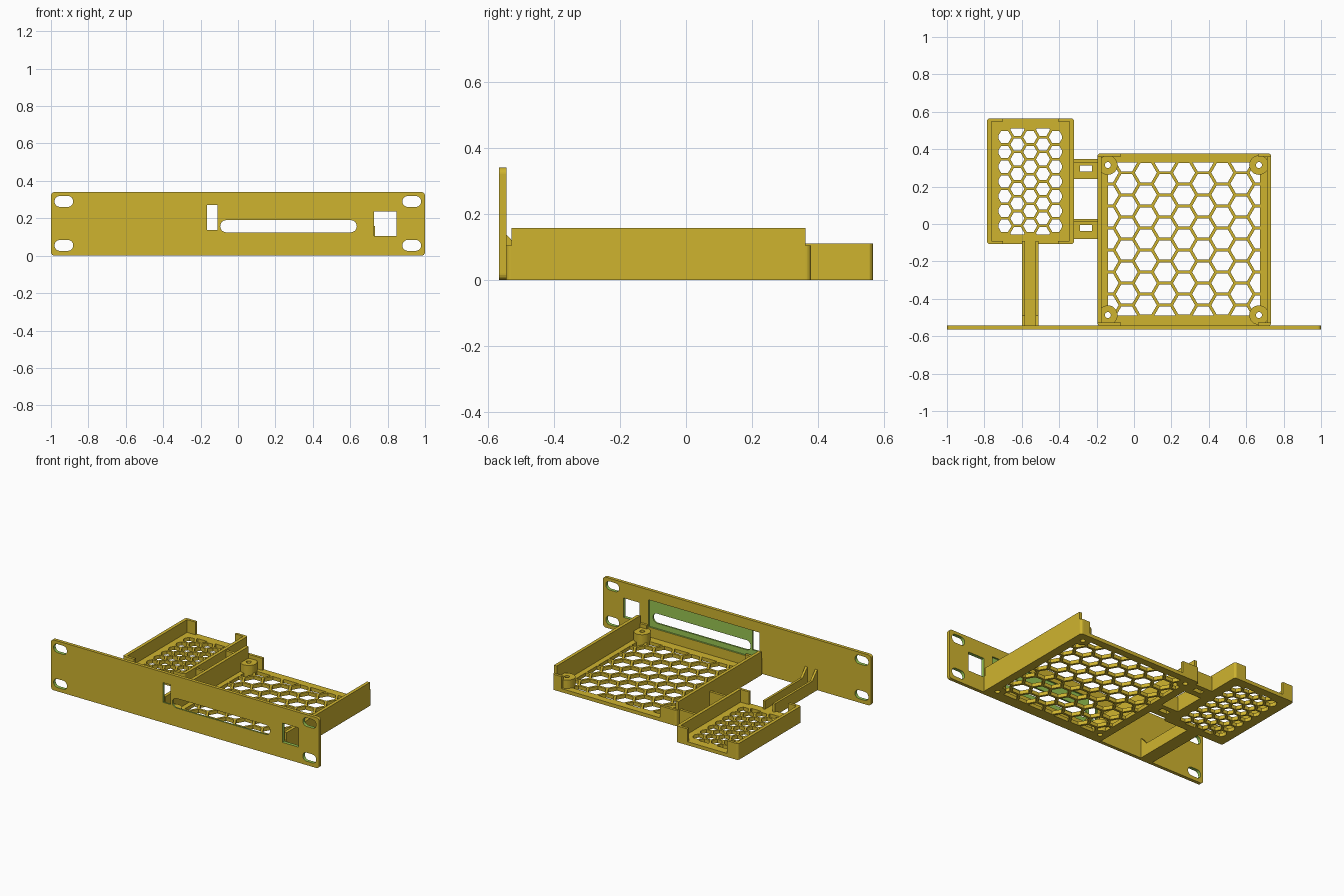
import bpy, bmesh, math

if "Cube" in bpy.data.objects:
    bpy.data.objects.remove(bpy.data.objects["Cube"])


def srgb(r, g, b):
    return tuple(((c / 255 + 0.055) / 1.055) ** 2.4 for c in (r, g, b)) + (1,)


def material(name, rgb):
    m = bpy.data.materials.new(name)
    m.diffuse_color = srgb(*rgb)
    m.use_nodes = True
    m.node_tree.nodes["Principled BSDF"].inputs["Base Color"].default_value = m.diffuse_color
    return m


YELLOW = material("ochre yellow", (207, 180, 47))
GREEN = material("cut green", (152, 197, 82))


# ---------- helpers ----------
def rounded(x0, x1, y0, y1, r=0.0, seg=6):
    """Counter-clockwise rectangle; r is one radius or four (from lower left)."""
    rs = r if isinstance(r, tuple) else (r,) * 4
    pts = []
    corners = [(x0, y0, 1, 1), (x1, y0, -1, 1), (x1, y1, -1, -1), (x0, y1, 1, -1)]
    for i, ((x, y, sx, sy), q) in enumerate(zip(corners, rs)):
        if q <= 0:
            pts.append((x, y))
            continue
        for k in range(seg + 1):
            a = math.pi + math.pi / 2 * (i + k / seg)
            pts.append((x + sx * q + q * math.cos(a), y + sy * q + q * math.sin(a)))
    return pts


def circle(cx, cy, r, n=32, start=0.0):
    return [(cx + r * math.cos(start + 2 * math.pi * k / n),
             cy + r * math.sin(start + 2 * math.pi * k / n)) for k in range(n)]


def prism(name, outlines, a, b, axis='Z'):
    """Extrude one or more outlines from a to b along an axis."""
    place = {'Z': lambda u, v, w: (u, v, w),
             'Y': lambda u, v, w: (u, w, v),
             'X': lambda u, v, w: (w, u, v)}[axis]
    bm = bmesh.new()
    for pts in outlines:
        lo = [bm.verts.new(place(u, v, a)) for u, v in pts]
        hi = [bm.verts.new(place(u, v, b)) for u, v in pts]
        bm.faces.new(lo[::-1])
        bm.faces.new(hi)
        n = len(pts)
        for i in range(n):
            j = (i + 1) % n
            bm.faces.new((lo[i], lo[j], hi[j], hi[i]))
    bmesh.ops.recalc_face_normals(bm, faces=bm.faces)
    me = bpy.data.meshes.new(name)
    bm.to_mesh(me)
    bm.free()
    me.materials.append(YELLOW)
    ob = bpy.data.objects.new(name, me)
    bpy.context.collection.objects.link(ob)
    return ob


def combine(ob, tool, op='DIFFERENCE'):
    mod = ob.modifiers.new("cut", 'BOOLEAN')
    mod.operation, mod.solver, mod.object = op, 'EXACT', tool
    bpy.context.view_layer.objects.active = ob
    bpy.ops.object.modifier_apply(modifier=mod.name)
    bpy.data.objects.remove(tool, do_unlink=True)


def clip(pts, x0, x1, y0, y1):
    """Clip a convex outline to a rectangle."""
    for ax, lim, s in ((0, x0, 1), (0, x1, -1), (1, y0, 1), (1, y1, -1)):
        out = []
        for i, p in enumerate(pts):
            q = pts[(i + 1) % len(pts)]
            dp, dq = s * (p[ax] - lim), s * (q[ax] - lim)
            if dp >= 0:
                out.append(p)
            if dp * dq < 0:
                t = dp / (dp - dq)
                out.append((p[0] + t * (q[0] - p[0]), p[1] + t * (q[1] - p[1])))
        pts = out
        if len(pts) < 3:
            return []
    return pts


def area(pts):
    return 0.5 * sum(p[0] * q[1] - q[0] * p[1] for p, q in zip(pts, pts[1:] + pts[:1]))


def honeycomb(x0, x1, y0, y1, pitch, bar):
    cx, cy = (x0 + x1) / 2, (y0 + y1) / 2
    cells = []
    for i in range(-6, 7):
        for j in range(-6, 7):
            c = circle(cx + i * pitch * math.sqrt(3) / 2, cy + (j + 0.5 * (i % 2)) * pitch,
                       (pitch - bar) / math.sqrt(3), 6)
            c = clip(c, x0, x1, y0, y1)
            if c and area(c) > 2e-4:
                cells.append(c)
    return cells


FLOOR = 0.024
T = 0.018  # lip thickness


def tray(name, x0, x1, y0, y1, wall_h, lip_h, lip_l, lip_r, inset, vent, pitch, bar):
    floor = prism(name + "_floor", [rounded(x0, x1, y0, y1, 0.016)], 0, FLOOR)
    combine(floor, prism("vent_cutter", honeycomb(*vent, pitch, bar), -0.1, 0.1))
    # side walls
    for side, a in (("left", x0), ("right", x1 - 0.022)):
        prism(f"{name}_{side}_wall", [rounded(a, a + 0.022, y0 + inset, y1 - inset)], 0, wall_h)
    # corner lips that hold the device at both ends
    R = 0.016
    for end, b in (("front", y0), ("back", y1 - T)):
        f = end == "front"
        prism(f"{name}_{end}_left_lip",
              [rounded(x0, x0 + lip_l, b, b + T, (R, 0, 0, 0) if f else (0, 0, 0, R))], 0, lip_h)
        prism(f"{name}_{end}_right_lip",
              [rounded(x1 - lip_r, x1, b, b + T, (0, R, 0, 0) if f else (0, 0, R, 0))], 0, lip_h)
    return floor


# ---------- front panel ----------
Y0, Y1 = -0.565, -0.543
panel = prism("front_panel", [rounded(-1, 1, 0, 0.34, 0.02)], Y0, Y1, 'Y')
combine(panel, prism("pocket_cutter", [rounded(-0.168, 0.66, 0.09, 0.273)], -0.554, -0.5, 'Y'))
holes = [rounded(sx * 0.93 - 0.051, sx * 0.93 + 0.049, z - 0.029, z + 0.029, 0.0285)
         for sx in (-1, 1) for z in (0.055, 0.29)]
holes += [rounded(-0.165, -0.11, 0.137, 0.27),
          rounded(-0.095, 0.635, 0.125, 0.19, 0.032),
          rounded(0.728, 0.848, 0.105, 0.235)]
combine(panel, prism("opening_cutter", holes, -0.6, -0.5, 'Y'))
panel.data.materials.clear()
panel.data.materials.append(YELLOW)
panel.data.materials.append(GREEN)
for p in panel.data.polygons:  # every cut surface is green
    c = p.center
    inside = Y0 + 0.001 < c.y < Y1 - 0.001
    border = abs(c.x) > 0.985 or c.z < 0.012 or c.z > 0.328
    p.material_index = 1 if inside and not border else 0

# ---------- large tray with screw posts ----------
floor = tray("large_tray", -0.195, 0.733, -0.545, 0.378, 0.158, 0.105, 0.125, 0.07, 0.017,
             (-0.14, 0.675, -0.49, 0.33), 0.118, 0.016)
spots = [(x, y) for x in (-0.14, 0.668) for y in (-0.487, 0.315)]
combine(floor, prism("posts", [circle(x, y, 0.052) for x, y in spots], 0, 0.08), 'UNION')
combine(floor, prism("screw_cutter", [circle(x, y, 0.016, 20) for x, y in spots], -0.1, 0.2))

# ---------- small tray ----------
tray("small_tray", -0.785, -0.322, -0.108, 0.565, 0.11, 0.11, 0.085, 0.085, 0.01,
     (-0.725, -0.385, -0.055, 0.51), 0.079, 0.014)

# ---------- bridges between the trays ----------
for i, y in enumerate((-0.08, 0.24)):
    plate = prism(f"bridge_{i + 1}", [rounded(-0.33, -0.185, y, y + 0.108)], 0, FLOOR)
    combine(plate, prism("tie_cutter", [rounded(-0.29, -0.225, y + 0.042, y + 0.074)], -0.1, 0.1))
    prism(f"bridge_rib_{i + 1}", [rounded(-0.33, -0.185, y + 0.09, y + 0.108)], 0, 0.1)

# ---------- arm from panel to small tray ----------
prism("arm_floor", [rounded(-0.6, -0.51, -0.55, -0.09)], 0, FLOOR)
rail = [(-0.55, 0), (-0.09, 0), (-0.09, 0.08), (-0.49, 0.08), (-0.545, 0.14), (-0.55, 0.14)]
for side, x in (("left", -0.6), ("right", -0.526)):
    prism(f"arm_{side}_rail", [rail], x, x + 0.016, 'X')
